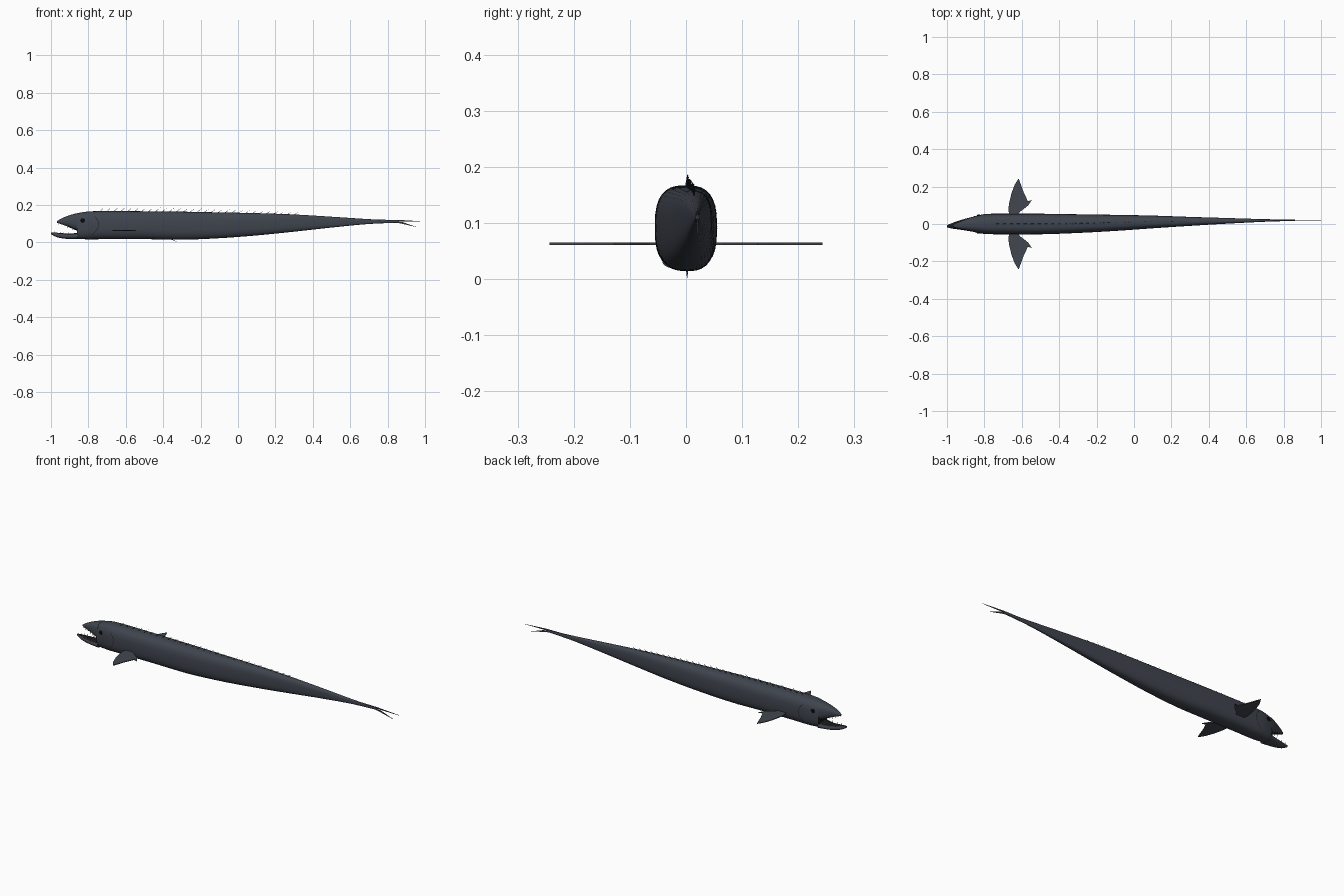
import bpy, bmesh, math
from mathutils import Vector

if "Cube" in bpy.data.objects:
    bpy.data.objects.remove(bpy.data.objects["Cube"])


def mat(name, c):
    m = bpy.data.materials.new(name)
    m.diffuse_color = (*c, 1)
    m.use_nodes = True
    m.node_tree.nodes["Principled BSDF"].inputs["Base Color"].default_value = m.diffuse_color
    return m


SKIN = mat("slate skin", (0.050, 0.058, 0.075))
DARK = mat("mouth black", (0.010, 0.010, 0.012))
FIN = mat("fin grey", (0.054, 0.064, 0.078))
EYE = mat("pupil black", (0.003, 0.003, 0.004))
TOOTH = mat("tooth ivory", (0.45, 0.43, 0.38))


def finish(name, bm, mats, smooth=True):
    bmesh.ops.recalc_face_normals(bm, faces=bm.faces)
    me = bpy.data.meshes.new(name)
    bm.to_mesh(me)
    bm.free()
    for m in mats:
        me.materials.append(m)
    ob = bpy.data.objects.new(name, me)
    bpy.context.collection.objects.link(ob)
    if smooth:
        bpy.ops.object.select_all(action='DESELECT')
        ob.select_set(True)
        bpy.context.view_layer.objects.active = ob
        bpy.ops.object.shade_smooth_by_angle(angle=math.radians(50))
    return ob


# stations: x, top z, bottom z, centre y, half width
BODY = [(-0.86, 0.156, 0.018, -0.001, 0.041), (-0.80, 0.165, 0.016, 0.0, 0.053),
        (-0.70, 0.167, 0.017, 0.0, 0.055), (-0.50, 0.166, 0.017, 0.0, 0.055),
        (-0.30, 0.164, 0.014, 0.002, 0.050), (-0.10, 0.160, 0.022, 0.006, 0.043),
        (0.10, 0.156, 0.037, 0.011, 0.034), (0.30, 0.149, 0.057, 0.014, 0.024),
        (0.50, 0.137, 0.079, 0.017, 0.015), (0.70, 0.124, 0.098, 0.019, 0.007),
        (0.86, 0.116, 0.105, 0.020, 0.003)]
UPPER = [(-0.968, 0.113, 0.105, -0.009, 0.006), (-0.945, 0.127, 0.097, -0.008, 0.015),
         (-0.91, 0.142, 0.084, -0.005, 0.026), (-0.88, 0.151, 0.070, -0.002, 0.035),
         (-0.855, 0.157, 0.060, -0.001, 0.0415)]
LOWER = [(-1.0, 0.053, 0.044, -0.012, 0.006), (-0.975, 0.052, 0.030, -0.010, 0.014),
         (-0.94, 0.049, 0.021, -0.006, 0.023), (-0.90, 0.046, 0.018, -0.003, 0.032),
         (-0.855, 0.052, 0.017, -0.001, 0.0415)]


def at(st, x):
    """Smoothly interpolated station at x."""
    i = 0
    while i < len(st) - 2 and x > st[i + 1][0]:
        i += 1
    a, b = st[i], st[i + 1]
    p, n = st[max(i - 1, 0)], st[min(i + 2, len(st) - 1)]
    h = b[0] - a[0]
    t = min(max((x - a[0]) / h, 0), 1)
    out = []
    for k in range(1, 5):
        ma = (b[k] - p[k]) / (b[0] - p[0]) * h
        mb = (n[k] - a[k]) / (n[0] - a[0]) * h
        out.append((2*t**3 - 3*t*t + 1) * a[k] + (t**3 - 2*t*t + t) * ma
                   + (3*t*t - 2*t**3) * b[k] + (t**3 - t*t) * mb)
    return out


def sgnpow(v, e):
    return math.copysign(abs(v) ** e, v)


def loft(name, st, steps, expo, dark_rule):
    bm = bmesh.new()
    rings, seg = [], 32
    for s in range(steps + 1):
        x = st[0][0] + (st[-1][0] - st[0][0]) * s / steps
        zt, zb, yc, hw = at(st, x)
        ring = []
        for k in range(seg):
            a = 2 * math.pi * k / seg
            ring.append(bm.verts.new((x, yc + hw * sgnpow(math.cos(a), 2 / expo),
                                      (zt + zb) / 2 + (zt - zb) / 2 * sgnpow(math.sin(a), 2 / expo))))
        rings.append(ring)
    for r, q in zip(rings, rings[1:]):
        for k in range(seg):
            bm.faces.new((r[k], r[(k+1) % seg], q[(k+1) % seg], q[k]))
    bm.faces.new(rings[0])
    bm.faces.new(rings[-1])
    bmesh.ops.recalc_face_normals(bm, faces=bm.faces)
    for f in bm.faces:
        f.material_index = 1 if dark_rule(f) else 0
    return finish(name, bm, [SKIN, DARK])


# body, snout and lower jaw; the faces lining the mouth are dark
loft("body", BODY, 60, 2.8, lambda f: f.normal.x < -0.9)
loft("snout", UPPER, 14, 2.6, lambda f: f.normal.z < -0.75)
loft("lower_jaw", LOWER, 14, 2.6, lambda f: f.normal.z > 0.75)


def side_y(x, z, side):
    zt, zb, yc, hw = at(BODY, x)
    t = min(abs((z - (zt + zb) / 2) / ((zt - zb) / 2)), 1)
    return yc + side * hw * (1 - t ** 2.8) ** (1 / 2.8)


def plate(name, outline, to3d, thick, m):
    """Thin slab from a 2D outline."""
    bm = bmesh.new()
    lo = [bm.verts.new(to3d(u, v, -thick / 2)) for u, v in outline]
    hi = [bm.verts.new(to3d(u, v, thick / 2)) for u, v in outline]
    bm.faces.new(lo)
    bm.faces.new(hi)
    n = len(lo)
    for i in range(n):
        bm.faces.new((lo[i], lo[(i+1) % n], hi[(i+1) % n], hi[i]))
    return finish(name, bm, [m], False)


# paired side fins
FIN_LINE = [(-0.665, 0.045), (-0.672, 0.075), (-0.668, 0.11), (-0.655, 0.165), (-0.638, 0.21),
            (-0.617, 0.243), (-0.606, 0.215), (-0.592, 0.175), (-0.578, 0.145), (-0.568, 0.122),
            (-0.546, 0.128), (-0.565, 0.10), (-0.59, 0.08), (-0.61, 0.065), (-0.62, 0.045)]
for side, label in ((1, "left"), (-1, "right")):
    plate("side_fin_" + label, FIN_LINE,
          lambda u, v, w: (u, side * v, 0.063 + w), 0.004, FIN)

# forked tail
for name, line in (("tail_upper", [(0.76, 0.121), (0.86, 0.120), (1.0, 0.111), (0.86, 0.112)]),
                   ("tail_lower", [(0.80, 0.112), (0.88, 0.108), (0.96, 0.080), (0.87, 0.101)])):
    plate(name, line, lambda u, v, w: (u, 0.02 + w, v), 0.003, FIN)


def cone(bm, base, tip, r, n=5):
    base, tip = Vector(base), Vector(tip)
    d = (tip - base).normalized()
    a = d.orthogonal().normalized()
    b = d.cross(a)
    ring = [bm.verts.new(base + r * (math.cos(2*math.pi*k/n) * a + math.sin(2*math.pi*k/n) * b))
            for k in range(n)]
    top = bm.verts.new(tip)
    bm.faces.new(ring)
    for k in range(n):
        bm.faces.new((ring[k], ring[(k+1) % n], top))


# row of back spines leaning toward the tail
bm = bmesh.new()
for i in range(29):
    x = -0.74 + i * 0.037
    zt, zb, yc, hw = at(BODY, x)
    h = 0.024 - 0.0004 * i
    cone(bm, (x, yc, zt - 0.004), (x + 0.03, yc + 0.003, zt + h), 0.0022, 4)
finish("back_spines", bm, [FIN], False)

# low belly spine
bm = bmesh.new()
cone(bm, (-0.36, 0.002, 0.018), (-0.32, 0.002, 0.0), 0.003, 4)
finish("belly_spine", bm, [FIN], False)

# teeth on both jaws
bm = bmesh.new()
for side in (1, -1):
    for i in range(6):
        x = -0.958 + i * 0.015
        zt, zb, yc, hw = at(UPPER, x)
        y = yc + side * hw * 0.7
        cone(bm, (x, y, zb + 0.004), (x, y, zb - 0.009), 0.0018)
        x -= 0.022
        zt, zb, yc, hw = at(LOWER, x)
        y = yc + side * hw * 0.7
        cone(bm, (x, y, zt - 0.004), (x, y, zt + 0.008), 0.0018)
finish("teeth", bm, [TOOTH], False)

# eyes and gill slits
for side, label in ((1, "left"), (-1, "right")):
    bm = bmesh.new()
    bmesh.ops.create_uvsphere(bm, u_segments=16, v_segments=10, radius=0.011)
    for v in bm.verts:
        v.co.y *= 0.4
        v.co += Vector((-0.83, side_y(-0.83, 0.117, side), 0.117))
    finish("eye_" + label, bm, [EYE])

    bm = bmesh.new()
    prev = None
    for i in range(13):
        z = 0.142 - i * 0.0085
        x = -0.745 - 0.03 * ((z - 0.095) / 0.05) ** 2
        pair = [bm.verts.new((x + o, side_y(x + o, z, side) + side * 0.0006, z))
                for o in (-0.0015, 0.0015)]
        if prev:
            bm.faces.new((prev[0], prev[1], pair[1], pair[0]))
        prev = pair
    finish("gill_slit_" + label, bm, [DARK])
